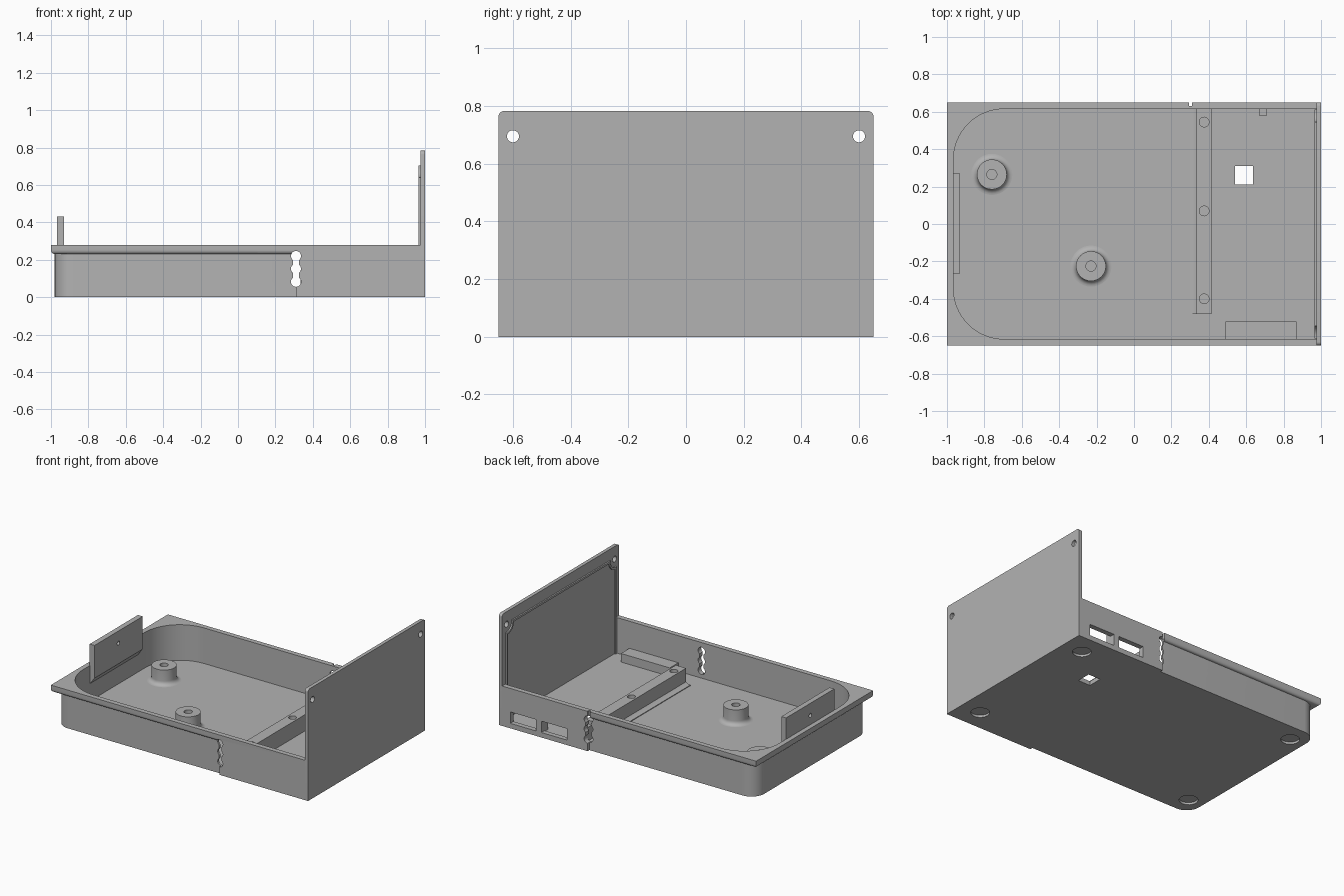
import bpy
import bmesh
from math import cos, sin, radians, pi
from mathutils import Vector, Matrix

cube = bpy.data.objects.get("Cube")
if cube:
    bpy.data.objects.remove(cube, do_unlink=True)

grey = bpy.data.materials.new("plain_grey")
grey.use_nodes = True
grey.diffuse_color = (0.45, 0.45, 0.45, 1)
grey.node_tree.nodes["Principled BSDF"].inputs["Base Color"].default_value = grey.diffuse_color


def finish(name, bm):
    bmesh.ops.recalc_face_normals(bm, faces=bm.faces)
    mesh = bpy.data.meshes.new(name)
    bm.to_mesh(mesh)
    bm.free()
    mesh.materials.append(grey)
    obj = bpy.data.objects.new(name, mesh)
    bpy.context.collection.objects.link(obj)
    return obj


def place(axis, a, b, h):
    return {"x": (h, a, b), "y": (a, h, b), "z": (a, b, h)}[axis]


def prism(name, outline, axis, lo, hi):
    """Extrude a 2D outline along an axis."""
    bm = bmesh.new()
    face = bm.faces.new([bm.verts.new(place(axis, a, b, lo)) for a, b in outline])
    new = bmesh.ops.extrude_face_region(bm, geom=[face])["geom"]
    verts = [g for g in new if isinstance(g, bmesh.types.BMVert)]
    bmesh.ops.translate(bm, verts=verts, vec=Vector(place(axis, 0, 0, hi - lo)))
    return finish(name, bm)


def arc(cx, cy, r, start, end, steps=10):
    angles = [radians(start + (end - start) * i / steps) for i in range(steps + 1)]
    return [(cx + r * cos(t), cy + r * sin(t)) for t in angles]


def rect(a0, a1, b0, b1):
    return [(a0, b0), (a1, b0), (a1, b1), (a0, b1)]


def box(name, x0, x1, y0, y1, z0, z1):
    return prism(name, rect(x0, x1, y0, y1), "z", z0, z1)


def rod(a, b, r, axis, lo, hi):
    return prism("cutter", arc(a, b, r, 0, 345, 23), axis, lo, hi)


def combine(obj, others, operation="DIFFERENCE"):
    """Boolean the helpers into a part, then remove them."""
    for other in others:
        other.hide_render = True
        mod = obj.modifiers.new("boolean", "BOOLEAN")
        mod.operation, mod.solver, mod.object = operation, "EXACT", other
    graph = bpy.context.evaluated_depsgraph_get()
    graph.update()
    mesh = bpy.data.meshes.new_from_object(obj.evaluated_get(graph))
    obj.modifiers.clear()
    obj.data = mesh
    for other in others:
        bpy.data.objects.remove(other, do_unlink=True)


def lathe(name, profile, x, y):
    bm = bmesh.new()
    verts = [bm.verts.new((r, 0, z)) for r, z in profile]
    edges = [bm.edges.new(pair) for pair in zip(verts, verts[1:])]
    bmesh.ops.spin(bm, geom=verts + edges, cent=(0, 0, 0), axis=(0, 0, 1),
                   angle=2 * pi, steps=32)
    bmesh.ops.remove_doubles(bm, verts=bm.verts, dist=1e-5)
    bmesh.ops.transform(bm, matrix=Matrix.Translation((x, y, 0)), verts=bm.verts)
    return finish(name, bm)


FLOOR, TOP, STEP = 0.03, 0.28, 0.31
INNER_Y, BODY_Y, OUTER_Y = 0.615, 0.63, 0.65
PANEL_X = 0.975

# Tray shell: rounded at the left end, stepping out to full width at the right
half = [(PANEL_X, OUTER_Y), (STEP, OUTER_Y), (STEP, BODY_Y)]
half += arc(-0.88, BODY_Y - 0.1, 0.1, 90, 180)
tray = prism("tray", half + [(x, -y) for x, y in reversed(half)], "z", 0, TOP)

# Overhanging rim with a rounded lower edge
bm = bmesh.new()
bmesh.ops.create_cube(bm, size=1)
for v in bm.verts:
    v.co = (-1 if v.co.x < 0 else STEP, 2 * OUTER_Y * v.co.y, 0.23 if v.co.z < 0 else TOP)
lower = [e for e in bm.edges if all(v.co.z < 0.24 for v in e.verts)
         and any(v.co.x < 0 for v in e.verts)]
bmesh.ops.bevel(bm, geom=lower, offset=0.022, segments=5, profile=0.5, affect="EDGES")
combine(tray, [finish("rim", bm)], "UNION")

# Hollow interior with large round corners at the left
half = [(1.1, INNER_Y)] + arc(-0.965 + 0.27, INNER_Y - 0.27, 0.27, 90, 180, 16)
cuts = [prism("cutter", half + [(x, -y) for x, y in reversed(half)], "z", FLOOR, 0.5)]

# Scalloped vertical slots in both long walls, and the gap beside the back rim
for lo, hi in ((-0.7, -0.6), (0.6, 0.7)):
    cuts += [rod(STEP, z, 0.027, "y", lo, hi) for z in (0.082, 0.151, 0.22)]
    cuts.append(box("cutter", 0.295, 0.325, lo, hi, 0.085, 0.215))
cuts.append(box("cutter", 0.293, STEP, 0.632, 0.7, 0.2, 0.35))

# Port windows, floor opening and foot recesses
cuts += [box("cutter", x0, x1, 0.55, 0.7, 0.035, 0.115)
         for x0, x1 in ((0.47, 0.67), (0.71, 0.91))]
cuts.append(box("cutter", 0.54, 0.635, 0.21, 0.31, -0.1, 0.1))
cuts += [rod(x, y, 0.06, "z", -0.1, 0.016) for x in (-0.87, 0.85) for y in (-0.5, 0.5)]
combine(tray, cuts)

# Tall end panel with rounded top corners and screw holes
HOLE_Y, HOLE_Z = 0.6, 0.695
outline = [(-OUTER_Y, 0), (OUTER_Y, 0)]
outline += arc(0.63, 0.763, 0.02, 0, 90, 6) + arc(-0.63, 0.763, 0.02, 90, 180, 6)
panel = prism("end_panel", outline, "x", PANEL_X, 1)
combine(panel, [rod(y, HOLE_Z, 0.021, "x", 0.9, 1.1) for y in (-HOLE_Y, HOLE_Y)])


# Raised lip on the panel, curving around the screw holes
def lip_outline(inset):
    r = 0.055 + inset
    side, top = 0.612 - inset, 0.705 - inset
    right = [(side, FLOOR - 0.01), (side, HOLE_Z - r)]
    right += arc(HOLE_Y, HOLE_Z, r, 270, 180) + [(HOLE_Y - r, top)]
    return right + [(-y, z) for y, z in reversed(right)]


lip = prism("panel_lip", lip_outline(0), "x", 0.965, PANEL_X + 0.002)
combine(lip, [prism("cutter", [(y, z if z > 0.1 else -0.1) for y, z in lip_outline(0.014)],
                    "x", 0.9, 1.1)])

# Cross rail with a low foot along one side
rail_shape = [(0.415, 0.02), (0.415, 0.145), (0.335, 0.145), (0.335, 0.05),
              (0.32, 0.04), (0.303, 0.035), (0.303, 0.02)]
rail = prism("cross_rail", rail_shape, "y", -0.48, 0.62)
combine(rail, [rod(0.375, y, 0.026, "z", 0.06, 0.3) for y in (-0.4, 0.07, 0.545)])

# Standoff posts with flared bases and screw sockets
flare = arc(0.11, FLOOR + 0.03, 0.03, 270, 180, 6)
post_shape = flare + [(0.08, 0.137), (0.027, 0.137), (0.027, 0.05), (0, 0.05)]
for name, x, y in (("rear_post", -0.76, 0.265), ("front_post", -0.23, -0.225)):
    lathe(name, post_shape, x, y)

# Upright tab at the left end
tab_shape = [(-0.967, 0.15), (-0.93, 0.2), (-0.93, 0.43), (-0.967, 0.43)]
tab = prism("end_tab", tab_shape, "y", -0.265, 0.27)
combine(tab, [rod(0, 0.345, 0.014, "x", -1.1, -0.8)])

# Support ledge and the rib between the ports
box("support_ledge", 0.49, 0.87, -0.62, -0.52, 0.02, 0.09)
box("port_rib", 0.668, 0.712, 0.58, 0.62, 0.02, 0.15)

for obj in bpy.context.scene.objects:
    if obj.type == "MESH":
        bpy.ops.object.select_all(action="DESELECT")
        obj.select_set(True)
        bpy.context.view_layer.objects.active = obj
        bpy.ops.object.shade_smooth_by_angle(angle=radians(35))
